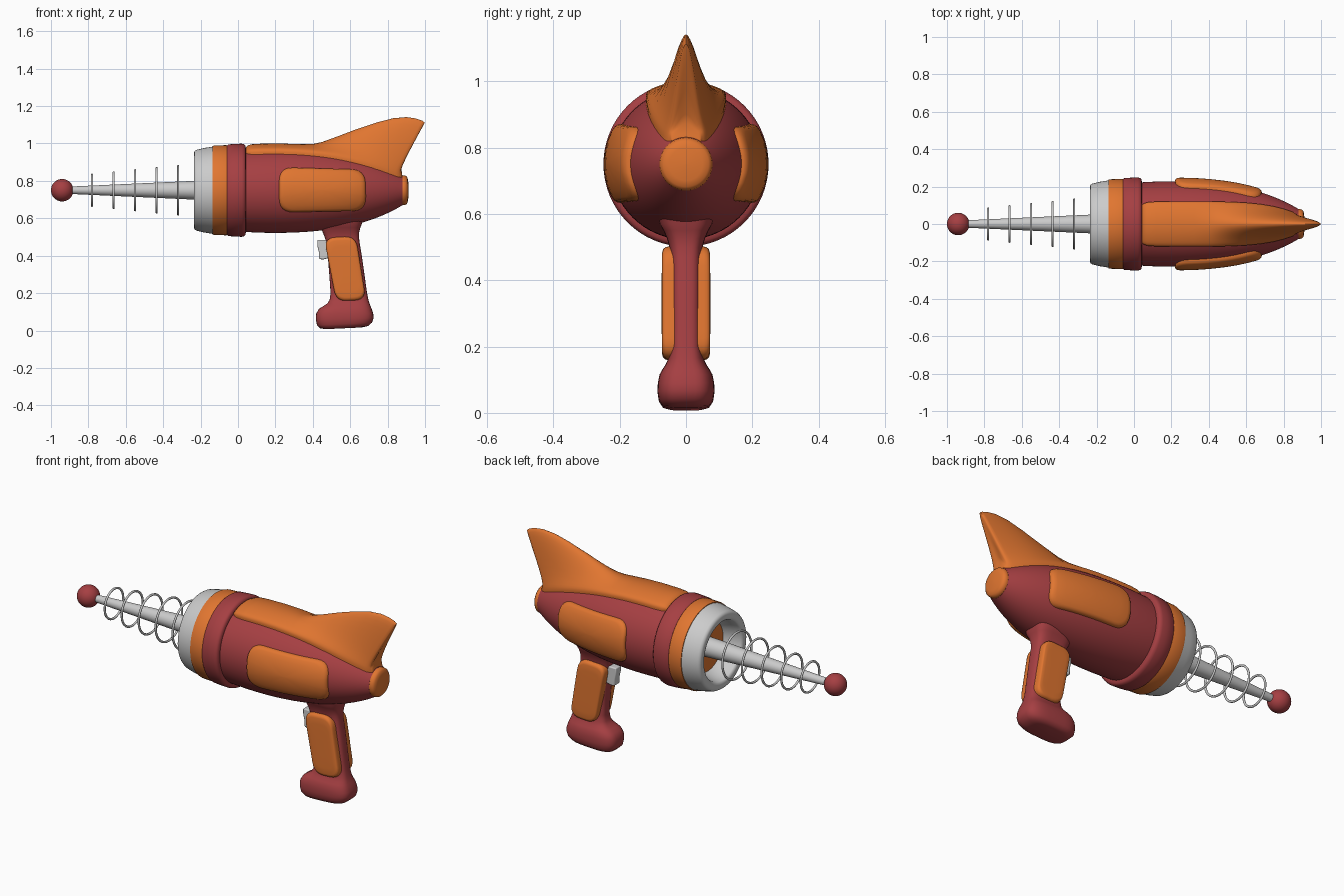
import bpy, bmesh, math
from mathutils import Vector

AXIS_Z = 0.75


def material(name, rgb):
    m = bpy.data.materials.new(name)
    m.diffuse_color = (*rgb, 1)
    return m


RED = material("red", (0.38, 0.05, 0.055))
ORANGE = material("orange", (0.75, 0.18, 0.03))


def finish(name, bm, mat=None, angle=40):
    bmesh.ops.remove_doubles(bm, verts=bm.verts, dist=1e-5)
    bmesh.ops.recalc_face_normals(bm, faces=bm.faces)
    me = bpy.data.meshes.new(name)
    bm.to_mesh(me)
    bm.free()
    me.shade_smooth()
    me.set_sharp_from_angle(angle=math.radians(angle))
    ob = bpy.data.objects.new(name, me)
    bpy.context.collection.objects.link(ob)
    if mat:
        me.materials.append(mat)
    return ob


def loft(name, rings, mat=None, angle=40):
    """Skin closed rings of equal length and cap both ends."""
    bm = bmesh.new()
    vs = [[bm.verts.new(p) for p in ring] for ring in rings]
    n = len(vs[0])
    for a, b in zip(vs, vs[1:]):
        for i in range(n):
            j = (i + 1) % n
            bm.faces.new((a[i], a[j], b[j], b[i]))
    bm.faces.new(vs[0])
    bm.faces.new(vs[-1])
    return finish(name, bm, mat, angle)


def revolve(name, profile, mat=None, n=64, angle=40):
    """Turn (x, radius) pairs around the barrel axis."""
    rings = [[(x, max(r, 1e-4) * math.cos(2 * math.pi * i / n),
               AXIS_Z + max(r, 1e-4) * math.sin(2 * math.pi * i / n)) for i in range(n)]
             for x, r in profile]
    return loft(name, rings, mat, angle)


def body_r(x):
    d = x - 0.2
    return 0.228 - 0.2 * d ** 2 - 0.26 * d ** 4


# Barrel parts along the axis
revolve("body", [(0.02 + 0.86 * i / 32, body_r(0.02 + 0.86 * i / 32)) for i in range(33)], RED)
revolve("tail_cap", [(0.86, 0.07), (0.868, 0.078), (0.885, 0.08), (0.898, 0.077),
                     (0.906, 0.068), (0.91, 0.05), (0.912, 0.0)], ORANGE)
revolve("collar", [(-0.058, 0.19), (-0.058, 0.24), (-0.052, 0.245), (-0.01, 0.248), (0.02, 0.249),
                   (0.033, 0.246), (0.04, 0.238), (0.042, 0.226), (0.042, 0.19)], RED)
revolve("orange_band", [(-0.135, 0.19), (-0.135, 0.237), (-0.128, 0.239), (-0.062, 0.241),
                        (-0.056, 0.239), (-0.056, 0.19)], ORANGE)
revolve("muzzle", [(-0.07, 0.0), (-0.08, 0.06), (-0.1, 0.11), (-0.14, 0.145), (-0.19, 0.16), (-0.225, 0.166),
                   (-0.233, 0.172), (-0.236, 0.182), (-0.236, 0.2), (-0.232, 0.21), (-0.222, 0.216),
                   (-0.18, 0.226), (-0.13, 0.234), (-0.12, 0.2), (-0.06, 0.19), (-0.06, 0.0)])
revolve("emitter_rod", [(-0.07, 0.055), (-0.235, 0.05), (-0.89, 0.02)], n=32)
revolve("emitter_ball", [(-0.94 - 0.06 * math.cos(math.pi * i / 24), 0.06 * math.sin(math.pi * i / 24))
                         for i in range(25)], RED, 40)

# Five thin rings growing toward the muzzle
for k in range(5):
    bpy.ops.mesh.primitive_torus_add(location=(-0.78 + 0.115 * k, 0, AXIS_Z), rotation=(0, math.pi / 2, 0),
                                     major_radius=0.083 + 0.0118 * k, minor_radius=0.006,
                                     major_segments=56, minor_segments=10)
    ring = bpy.context.object
    ring.name = f"coil_ring_{k + 1}"
    ring.data.shade_smooth()


# Raised pads that follow a surface
def rounded_outline(corners, r):
    cs = [Vector(c) for c in corners]
    out = []
    for i, c in enumerate(cs):
        to_prev = (cs[i - 1] - c).normalized() * r
        to_next = (cs[(i + 1) % 4] - c).normalized() * r
        a, b = c + to_prev, c + to_next
        for t in [k / 6 for k in range(7)]:
            out.append(a * (1 - t) ** 2 + c * 2 * t * (1 - t) + b * t * t)
        nxt = cs[(i + 1) % 4] - to_next
        out += [b.lerp(nxt, k / 8) for k in range(1, 8)]
    return out


def pad(name, corners, r, surface, lift, side):
    outline = rounded_outline(corners, r)
    mid = sum(outline, Vector((0, 0))) / len(outline)
    rings = []
    for scale, h in [(1, -0.6), (1, 0.3), (0.985, 0.65), (0.95, 0.9), (0.89, 1), (0.7, 1.03),
                     (0.45, 1.05), (0.2, 1.05), (0.02, 1.05)]:
        pts = [mid + (p - mid) * scale for p in outline]
        rings.append([(p.x, side * (surface(p.x, p.y) + lift * h), p.y) for p in pts])
    loft(name, rings, ORANGE, 60)


def body_side(x, z):
    return math.sqrt(body_r(x) ** 2 - (z - AXIS_Z) ** 2)


for side, label in ((-1, "front"), (1, "back")):
    pad(f"{label}_body_panel", [(0.22, 0.632), (0.685, 0.64), (0.68, 0.86), (0.22, 0.873)],
        0.075, body_side, 0.02, side)
    pad(f"{label}_grip_panel", [(0.525, 0.155), (0.685, 0.165), (0.63, 0.505), (0.46, 0.495)],
        0.06, lambda x, z: 0.046, 0.026, side)


# Grip: rounded sections (z, x min, x max, half depth, slope)
GRIP = [(0.006, 0.47, 0.66, 0.05, 0.06), (0.012, 0.44, 0.695, 0.07, 0.06), (0.03, 0.422, 0.717, 0.082, 0.06),
        (0.06, 0.416, 0.725, 0.086, 0.03), (0.09, 0.418, 0.723, 0.085, 0), (0.115, 0.432, 0.715, 0.08, 0),
        (0.13, 0.455, 0.709, 0.072, 0), (0.145, 0.478, 0.703, 0.062, 0), (0.165, 0.49, 0.697, 0.053, 0),
        (0.2, 0.495, 0.69, 0.048, 0), (0.3, 0.488, 0.676, 0.047, 0), (0.4, 0.48, 0.662, 0.047, 0),
        (0.47, 0.472, 0.65, 0.047, 0), (0.5, 0.463, 0.647, 0.05, 0), (0.525, 0.453, 0.648, 0.057, 0),
        (0.55, 0.442, 0.654, 0.068, 0), (0.57, 0.432, 0.662, 0.08, 0), (0.62, 0.42, 0.67, 0.09, 0)]


def power(v, e):
    return math.copysign(abs(v) ** e, v)


grip_rings = []
for z, x0, x1, hy, slope in GRIP:
    ring = []
    for i in range(40):
        a = 2 * math.pi * i / 40
        dx = (x1 - x0) / 2 * power(math.cos(a), 0.6)
        ring.append(((x0 + x1) / 2 + dx, hy * power(math.sin(a), 0.6), z + slope * (dx + 0.12) * 0.8))
    grip_rings.append(ring)
loft("grip", grip_rings, RED, 60)

# Trigger
side_shape = [(0.424, 0.485), (0.424, 0.455), (0.432, 0.42), (0.433, 0.382), (0.455, 0.38), (0.5, 0.39), (0.5, 0.485)]
trigger = loft("trigger", [[(x, y, z) for x, z in side_shape] for y in (-0.024, 0.024)])
bevel = trigger.modifiers.new("bevel", "BEVEL")
bevel.width, bevel.segments = 0.006, 3

# Top fin: stations (base x, half width, lift, crest x, crest z); crest z 0 = flush with the strip
FIN = [(0.040, 0.095, -0.02, 0.040, 0), (0.042, 0.10, 0.006, 0.042, 0), (0.05, 0.108, 0.015, 0.05, 0),
       (0.07, 0.116, 0.021, 0.07, 0), (0.12, 0.12, 0.022, 0.12, 0), (0.22, 0.121, 0.022, 0.22, 0),
       (0.32, 0.121, 0.022, 0.32, 0), (0.40, 0.121, 0.022, 0.40, 0.997), (0.45, 0.12, 0.022, 0.45, 1.008),
       (0.52, 0.118, 0.022, 0.53, 1.037), (0.60, 0.114, 0.022, 0.63, 1.075), (0.68, 0.106, 0.022, 0.74, 1.112),
       (0.74, 0.096, 0.022, 0.83, 1.135), (0.79, 0.084, 0.022, 0.90, 1.141), (0.82, 0.075, 0.022, 0.95, 1.134),
       (0.84, 0.068, 0.022, 0.985, 1.122), (0.85, 0.064, 0.022, 0.998, 1.112), (0.857, 0.06, 0.022, 0.99, 1.095),
       (0.862, 0.057, 0.022, 0.96, 1.04), (0.866, 0.054, 0.022, 0.92, 0.97), (0.869, 0.051, 0.021, 0.88, 0.90),
       (0.873, 0.047, 0.018, 0.871, 0.872), (0.877, 0.044, 0.01, 0.877, 0), (0.879, 0.042, -0.02, 0.879, 0)]
HALF = [1, 0.97, 0.92, 0.84, 0.74, 0.63, 0.52, 0.42, 0.32, 0.23, 0.15, 0.07]
G1 = math.exp(-(1 / 0.62) ** 2)

fin_rings = []
for xb, w, lift, xc, zc in FIN:
    r = body_r(xb)
    rise = max(0, zc - AXIS_Z - r - lift) if zc else 0

    def point(s, h):
        b = (math.exp(-(s / 0.62) ** 2) - G1) / (1 - G1)
        y = s * w
        return (xb + (xc - xb) * b, y, AXIS_Z + math.sqrt((r + h) ** 2 - y * y) + rise * b)

    rows = [(1, -0.025), (1, lift * 0.3)] + [(s, lift * k) for s, k in zip(HALF, [0.6, 0.85, 0.96] + [1] * 9)]
    ring = [point(s, h) for s, h in rows] + [point(0, lift)]
    ring += [point(-s, h) for s, h in reversed(rows)]
    fin_rings.append(ring)
loft("top_fin", fin_rings, ORANGE, 60)
